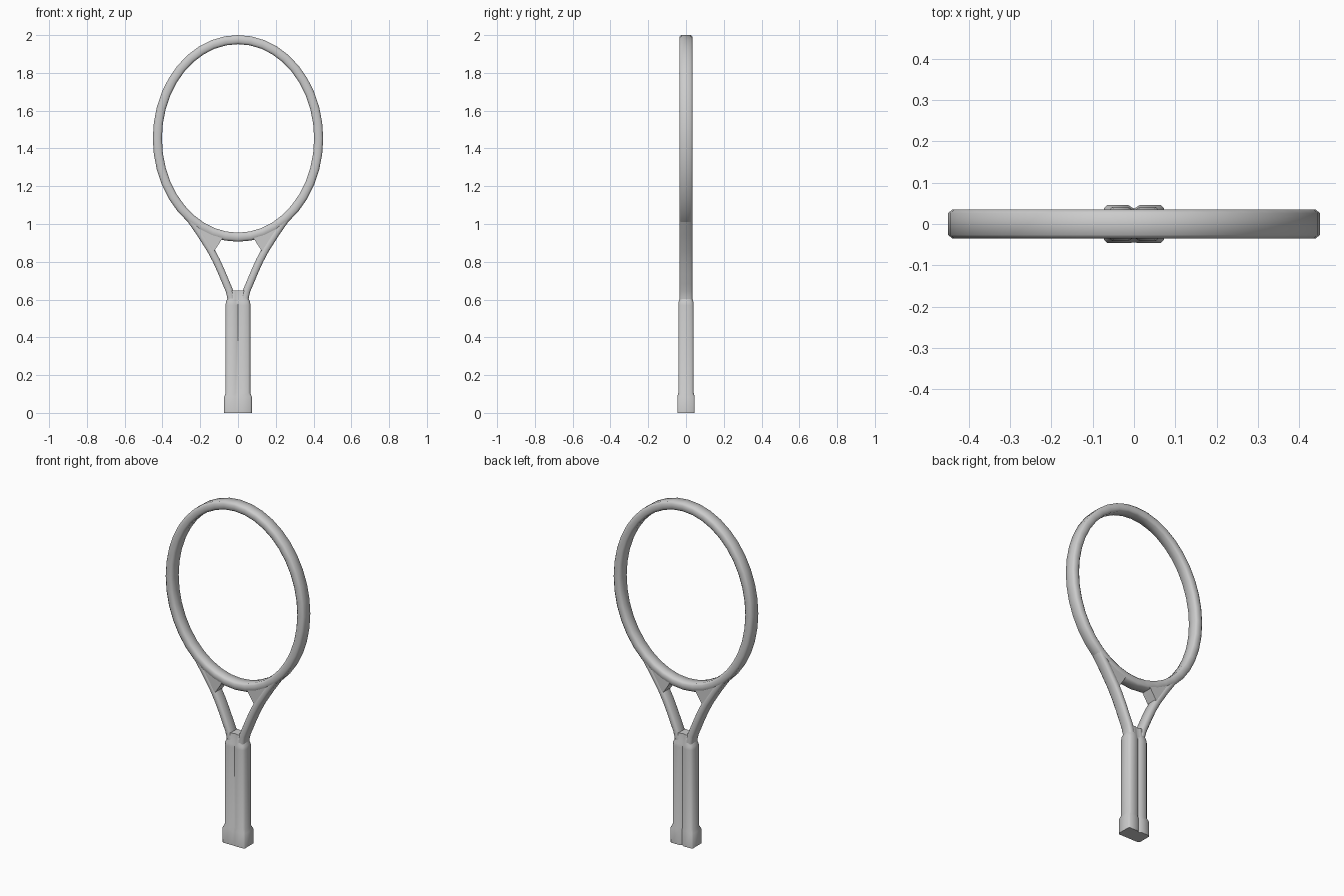
import bpy, bmesh, math
from mathutils import Vector

if "Cube" in bpy.data.objects:
    bpy.data.objects.remove(bpy.data.objects["Cube"])


def finish(name, bm, mirror=False):
    bmesh.ops.recalc_face_normals(bm, faces=bm.faces)
    me = bpy.data.meshes.new(name)
    bm.to_mesh(me)
    bm.free()
    for p in me.polygons:
        p.use_smooth = True
    me.set_sharp_from_angle(angle=math.radians(55))
    ob = bpy.data.objects.new(name, me)
    bpy.context.collection.objects.link(ob)
    if mirror:
        ob.modifiers.new("Mirror", 'MIRROR').use_mirror_merge = False
    return ob


def loft(name, rings, closed=False, mirror=False):
    """Skin a list of equal-length point rings."""
    bm = bmesh.new()
    vs = [[bm.verts.new(p) for p in r] for r in rings]
    n = len(vs[0])
    for i in range(len(vs) if closed else len(vs) - 1):
        a, b = vs[i], vs[(i + 1) % len(vs)]
        for j in range(n):
            k = (j + 1) % n
            bm.faces.new((a[j], a[k], b[k], b[j]))
    if not closed:
        bm.faces.new(vs[0])
        bm.faces.new(vs[-1])
    return finish(name, bm, mirror)


def sweep(name, path, section, closed=False, mirror=False):
    """Carry a (in-plane offset, y) section along an x-z path."""
    n = len(path)
    rings = []
    for i, (x, z) in enumerate(path):
        p = path[(i - 1) % n] if closed else path[max(i - 1, 0)]
        q = path[(i + 1) % n] if closed else path[min(i + 1, n - 1)]
        t = Vector((q[0] - p[0], q[1] - p[1])).normalized()
        rings.append([(x + t.y * s, y, z - t.x * s) for s, y in section])
    return loft(name, rings, closed, mirror)


def section(w, d, b, c):
    return [(w, -d + c), (w, d - c), (w - b, d), (-w + b, d),
            (-w, d - c), (-w, -d + c), (-w + b, -d), (w - b, -d)]


# Head hoop
hoop = [(0.427 * math.cos(a), 1.453 + 0.523 * math.sin(a))
        for a in (2 * math.pi * i / 40 for i in range(40))]
sweep("head_hoop", hoop, section(0.024, 0.035, 0.011, 0.009), closed=True)

# Throat arms running from the hoop into the grip
arm = [(0.275, 1.06), (0.245, 1.015), (0.2, 0.95), (0.146, 0.865), (0.114, 0.805),
       (0.087, 0.745), (0.064, 0.69), (0.047, 0.65), (0.038, 0.615), (0.034, 0.56)]
sweep("throat_arm", arm, section(0.0195, 0.034, 0.009, 0.01), mirror=True)

# Gussets filling the corners between hoop and arms
gusset = [(0.08, 0.93), (0.098, 0.9), (0.126, 0.857), (0.155, 0.875),
          (0.225, 0.978), (0.2, 0.985), (0.14, 0.952)]
loft("throat_gusset", [[(x, y, z) for x, z in gusset] for y in (-0.0335, 0.0335)],
     mirror=True)


def grip_ring(z, w, d, b, front, back):
    """Bevelled rectangle with a crease down the middle of front and back."""
    h = 0.014
    return [(x, y, z) for x, y in (
        (-w, -d + b), (-w + b, -d), (-h, -d), (0, -d + front), (h, -d), (w - b, -d),
        (w, -d + b), (w, d - b), (w - b, d), (h, d), (0, d - back), (-h, d),
        (-w + b, d), (-w, d - b))]


# Grip handle with its flared butt and shoulder
loft("grip_handle", [grip_ring(*r) for r in (
    (0.0, 0.073, 0.046, 0.008, 0.001, 0.009),
    (0.085, 0.073, 0.046, 0.008, 0.001, 0.009),
    (0.105, 0.066, 0.041, 0.013, 0.008, 0.009),
    (0.57, 0.066, 0.041, 0.013, 0.008, 0.009),
    (0.588, 0.064, 0.039, 0.013, 0.008, 0.008),
    (0.605, 0.056, 0.034, 0.012, 0.007, 0.007),
    (0.648, 0.042, 0.03, 0.01, 0.006, 0.006))])
